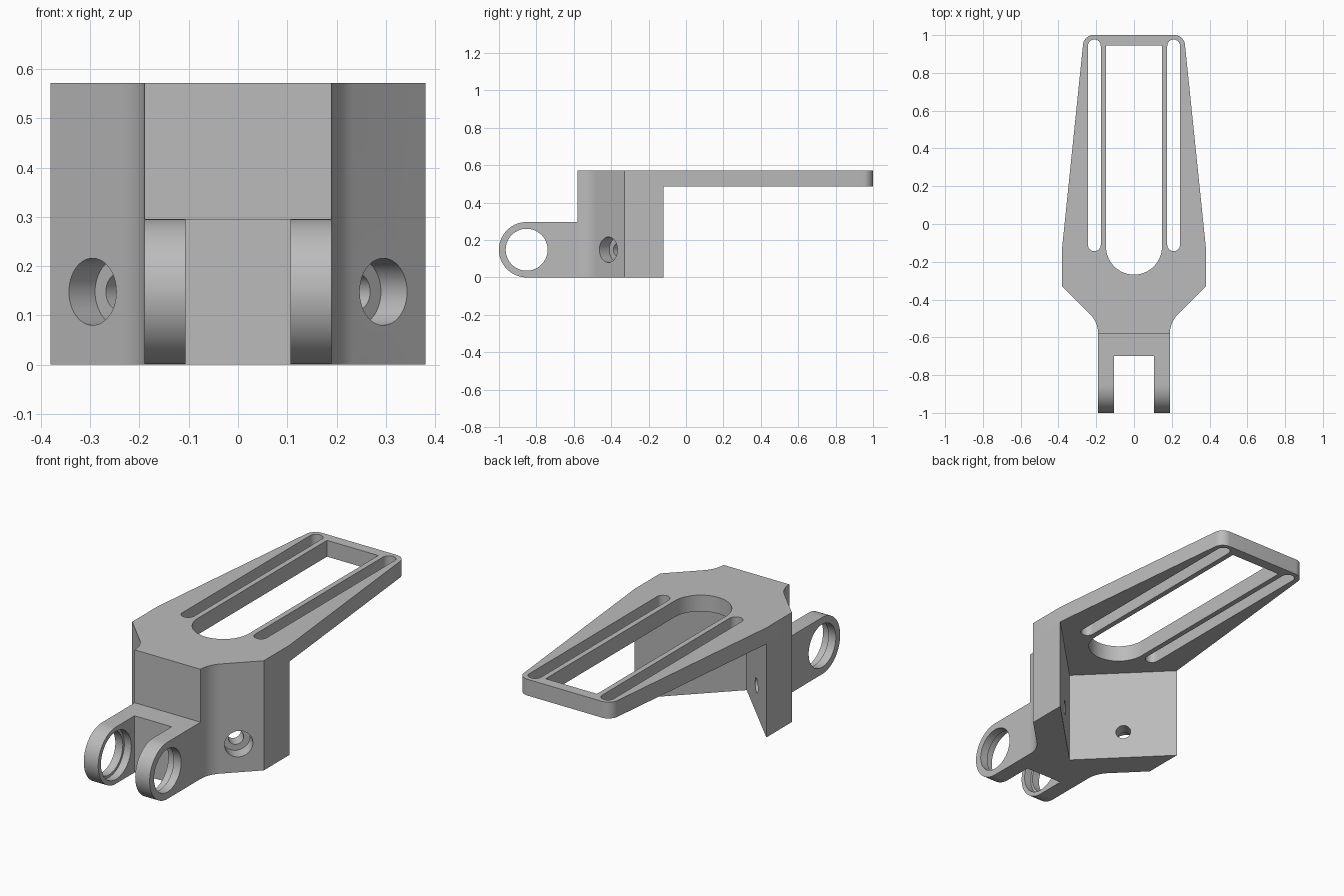
import bpy, bmesh, math
from mathutils import Vector

cube = bpy.data.objects.get("Cube")
if cube:
    bpy.data.objects.remove(cube, do_unlink=True)

grey = bpy.data.materials.new("plain_grey")
grey.use_nodes = True
GREY = (0.5, 0.5, 0.5, 1)
grey.diffuse_color = GREY
grey.node_tree.nodes["Principled BSDF"].inputs["Base Color"].default_value = GREY


def add_object(name, bm):
    bmesh.ops.recalc_face_normals(bm, faces=bm.faces)
    mesh = bpy.data.meshes.new(name)
    bm.to_mesh(mesh)
    bm.free()
    mesh.materials.append(grey)
    obj = bpy.data.objects.new(name, mesh)
    bpy.context.collection.objects.link(obj)
    return obj


def prism(name, profile, lo, hi, axis="z"):
    """Extrude a closed 2D profile along z (profile is xy) or x (profile is yz)."""
    bm = bmesh.new()
    place = (lambda a, b, c: (a, b, c)) if axis == "z" else (lambda a, b, c: (c, a, b))
    bottom = [bm.verts.new(place(a, b, lo)) for a, b in profile]
    top = [bm.verts.new(place(a, b, hi)) for a, b in profile]
    bm.faces.new(bottom)
    bm.faces.new(top)
    n = len(profile)
    for i in range(n):
        j = (i + 1) % n
        bm.faces.new((bottom[i], bottom[j], top[j], top[i]))
    return add_object(name, bm)


def arc(cx, cy, r, start, end, steps):
    angles = [math.radians(start + (end - start) * i / steps) for i in range(steps + 1)]
    return [(cx + r * math.cos(a), cy + r * math.sin(a)) for a in angles]


def circle(cx, cy, r, steps=64):
    return arc(cx, cy, r, 0, 360, steps)[:-1]


def mirrored(half):
    """Complete a right-hand outline with its mirror image."""
    return half + [(-x, y) for x, y in reversed(half) if x > 1e-6]


def rod(name, start, end, radius):
    bm = bmesh.new()
    bmesh.ops.create_cone(bm, cap_ends=True, segments=48, radius1=radius,
                          radius2=radius, depth=(end - start).length)
    obj = add_object(name, bm)
    obj.location = (start + end) / 2
    obj.rotation_mode = "QUATERNION"
    obj.rotation_quaternion = (end - start).to_track_quat("Z", "Y")
    return obj


def cut(obj, cutters):
    bpy.context.view_layer.update()
    bpy.context.view_layer.objects.active = obj
    for c in cutters:
        c.hide_render = True
        mod = obj.modifiers.new("cut", "BOOLEAN")
        mod.operation = "DIFFERENCE"
        mod.solver = "EXACT"
        mod.object = c
        bpy.ops.object.modifier_apply(modifier=mod.name)
        bpy.data.objects.remove(c, do_unlink=True)


TOP, PLATE_BOTTOM = 0.572, 0.487
HINGE_TOP, AXLE_Y = 0.296, -0.852
R = HINGE_TOP / 2

# Shared front outline: concave fillet, 45 degree face, side face
shoulder = arc(0.335, -0.58, 0.145, 180, 135, 10) + [(0.38, -0.33), (0.38, -0.12)]

# Top plate with tapered sides, wide central opening and two narrow slots
plate = prism("top_plate", mirrored(shoulder + arc(0.215, 0.945, 0.055, 6, 90, 10)),
              PLATE_BOTTOM, TOP)
opening = arc(0, -0.12, 0.148, 180, 360, 32) + [(0.148, 0.945), (-0.148, 0.945)]
cutters = [prism("opening_cutter", opening, 0.4, 0.7)]
for side in (-1, 1):
    slot = (arc(side * 0.21, -0.11, 0.034, 180, 360, 16)
            + arc(side * 0.21, 0.943, 0.034, 0, 180, 16))
    cutters.append(prism("slot_cutter", slot, 0.4, 0.7))
cut(plate, cutters)

# V-shaped wall under the plate, with a counterbored screw hole in each wing
wall = prism("v_wall", mirrored(shoulder + [(0, -0.5)]), 0, PLATE_BOTTOM)
cutters = []
for side in (-1, 1):
    face = Vector((side * 0.295, -0.415, R))
    inward = Vector((-side, 1, 0)).normalized()
    cutters.append(rod("counterbore_cutter", face - inward * 0.1, face + inward * 0.075, 0.068))
    cutters.append(rod("screw_hole_cutter", face - inward * 0.1, face + inward * 0.25, 0.037))
cut(wall, cutters)

# Forked hinge with round eyes, recessed on the inner faces
hinge = prism("hinge_fork", arc(AXLE_Y, R, R, 90, 270, 40) + [(-0.58, 0), (-0.58, HINGE_TOP)],
              -0.19, 0.19, "x")
gap = [(-0.107, -1.1), (0.107, -1.1), (0.107, -0.7), (-0.107, -0.7)]
cut(hinge, [prism("gap_cutter", gap, -0.1, 0.5),
            prism("eye_cutter", circle(AXLE_Y, R, 0.112), -0.3, 0.3, "x"),
            prism("recess_cutter", circle(AXLE_Y, R, 0.125), -0.147, 0.147, "x")])

# Smooth the curved faces, keep edges crisp
bpy.ops.object.select_all(action="DESELECT")
for obj in (plate, wall, hinge):
    obj.select_set(True)
bpy.context.view_layer.objects.active = plate
bpy.ops.object.shade_smooth_by_angle(angle=math.radians(25))
